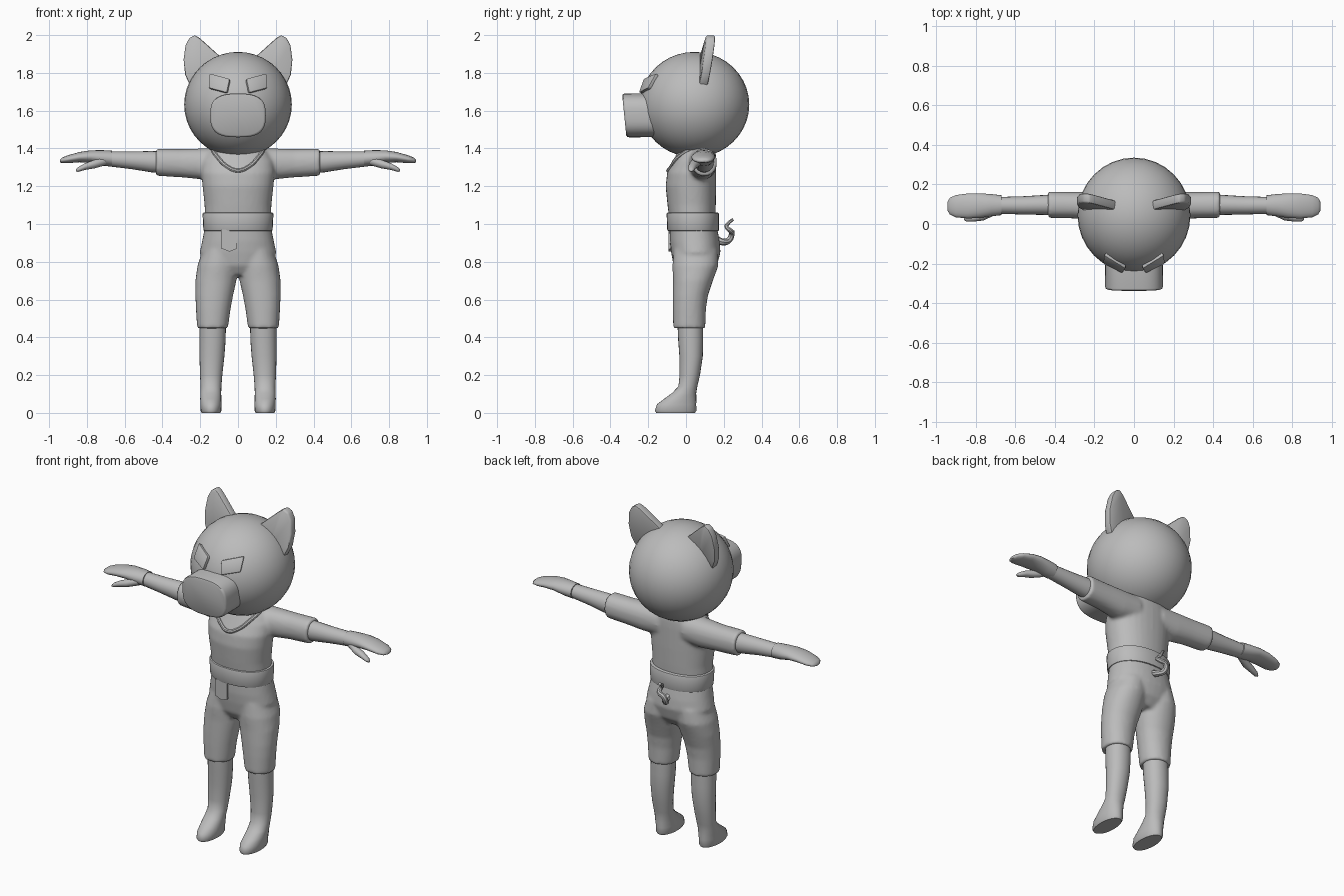
import bpy, bmesh, math
from mathutils import Vector

grey = bpy.data.materials.new("plain_grey")
grey.diffuse_color = (0.5, 0.5, 0.5, 1)
HEAD = Vector((0, 0.045, 1.632))
HEAD_R = Vector((0.285, 0.29, 0.279))


def loft(bm, axis, sections, n=24, p=2.0, flip=1):
    """Skin superellipse rings (position, centre a, centre b, radius a, radius b)."""
    rings = []
    for pos, ca, cb, ra, rb in sections:
        ring = []
        for i in range(n):
            t = 2 * math.pi * i / n
            c, s = math.cos(t), math.sin(t)
            a = ca + ra * math.copysign(abs(c) ** (2 / p), c)
            b = cb + rb * math.copysign(abs(s) ** (2 / p), s)
            co = {"x": (pos, a, b), "y": (a, pos, b), "z": (a, b, pos)}[axis]
            ring.append(bm.verts.new((co[0] * flip, co[1], co[2])))
        rings.append(ring)
    for r0, r1 in zip(rings, rings[1:]):
        for i in range(n):
            j = (i + 1) % n
            bm.faces.new((r0[i], r0[j], r1[j], r1[i]))
    bm.faces.new(rings[0])
    bm.faces.new(rings[-1])


def prism(bm, front, back):
    """Solid between two matching outlines."""
    f = [bm.verts.new(c) for c in front]
    b = [bm.verts.new(c) for c in back]
    bm.faces.new(f)
    bm.faces.new(b)
    for i in range(len(f)):
        j = (i + 1) % len(f)
        bm.faces.new((f[i], f[j], b[j], b[i]))


def finish(ob, angle=40):
    """Apply modifiers, colour and shade."""
    bpy.ops.object.select_all(action="DESELECT")
    ob.select_set(True)
    bpy.context.view_layer.objects.active = ob
    bpy.ops.object.convert(target="MESH")
    ob = bpy.context.view_layer.objects.active
    ob.data.materials.clear()
    ob.data.materials.append(grey)
    bpy.ops.object.shade_smooth_by_angle(angle=math.radians(angle))
    return ob


def part(name, bm, mirror=False, bevel=0, blend=0, angle=40):
    bmesh.ops.recalc_face_normals(bm, faces=bm.faces)
    me = bpy.data.meshes.new(name)
    bm.to_mesh(me)
    bm.free()
    ob = bpy.data.objects.new(name, me)
    bpy.context.collection.objects.link(ob)
    if bevel:
        m = ob.modifiers.new("bevel", "BEVEL")
        m.width, m.segments, m.limit_method = bevel, 2, "ANGLE"
    if mirror:
        m = ob.modifiers.new("mirror", "MIRROR")
        m.use_mirror_merge = False
    if blend:  # fuse overlapping volumes into one soft surface
        m = ob.modifiers.new("fuse", "REMESH")
        m.mode, m.voxel_size = "VOXEL", blend
        m = ob.modifiers.new("soften", "SMOOTH")
        m.factor, m.iterations = 0.5, 6
    return finish(ob, angle)


def tube(name, points, radius, cyclic=False, taper=None):
    cu = bpy.data.curves.new(name, "CURVE")
    cu.dimensions = "3D"
    cu.bevel_depth, cu.bevel_resolution, cu.resolution_u = radius, 2, 5
    cu.use_fill_caps = True
    sp = cu.splines.new("BEZIER")
    sp.bezier_points.add(len(points) - 1)
    for i, (bp, co) in enumerate(zip(sp.bezier_points, points)):
        bp.co = co
        bp.handle_left_type = bp.handle_right_type = "AUTO"
        if taper:
            bp.radius = 1 - taper * i / (len(points) - 1)
    sp.use_cyclic_u = cyclic
    ob = bpy.data.objects.new(name, cu)
    bpy.context.collection.objects.link(ob)
    return finish(ob)


# Head
bm = bmesh.new()
bmesh.ops.create_uvsphere(bm, u_segments=32, v_segments=20, radius=1)
for v in bm.verts:
    v.co = HEAD + v.co * HEAD_R
part("head", bm)

# Snout, front face leaning forward at the top
bm = bmesh.new()
loft(bm, "y", [(-0.08, 0, 1.575, 0.143, 0.115), (-0.313, 0, 1.575, 0.147, 0.116),
               (-0.323, 0, 1.575, 0.144, 0.113), (-0.327, 0, 1.575, 0.136, 0.105)], 40, 2.9)
for v in bm.verts:
    v.co.y -= 0.1 * (v.co.z - 1.575)
part("snout", bm, angle=50)

# Eyes: slanted plates lying on the head
bm = bmesh.new()
outer, inner = [], []
for x, z in [(0.04, 1.762), (0.143, 1.79), (0.149, 1.715), (0.055, 1.69)]:
    k = 1 - (x / HEAD_R.x) ** 2 - ((z - HEAD.z) / HEAD_R.z) ** 2
    d = Vector((x, -HEAD_R.y * math.sqrt(k), z - HEAD.z))
    outer.append(HEAD + d * 1.07)
    inner.append(HEAD + d * 0.92)
prism(bm, outer, inner)
part("eyes", bm, mirror=True, bevel=0.009)

# Ears
bm = bmesh.new()
outline = [(0.07, 1.865), (0.20, 1.982), (0.228, 2.0), (0.257, 1.985), (0.278, 1.945),
           (0.288, 1.87), (0.28, 1.79), (0.25, 1.725), (0.15, 1.75)]
sides = []
for off in (-0.024, 0.024):
    sides.append([(x, 0.09 + 0.16 * (z - 1.73) + 0.13 * (x - 0.25) + off, z) for x, z in outline])
prism(bm, *sides)
part("ears", bm, mirror=True, bevel=0.009)

# Neck
bm = bmesh.new()
loft(bm, "z", [(1.3, 0, 0.05, 0.11, 0.10), (1.45, 0, 0.05, 0.11, 0.10)])
part("neck", bm)

# Shirt with sleeves
bm = bmesh.new()
loft(bm, "z", [(1.03, 0, 0.033, 0.176, 0.122), (1.10, 0, 0.03, 0.177, 0.128),
               (1.20, 0, 0.026, 0.188, 0.134), (1.27, 0, 0.03, 0.195, 0.130),
               (1.33, 0, 0.045, 0.19, 0.115), (1.375, 0, 0.055, 0.165, 0.103),
               (1.405, 0, 0.06, 0.13, 0.09)], 32, 2.2)
for s in (1, -1):
    loft(bm, "x", [(0.08, 0.075, 1.32, 0.085, 0.085), (0.19, 0.088, 1.318, 0.074, 0.082),
                   (0.30, 0.095, 1.322, 0.067, 0.075), (0.434, 0.097, 1.327, 0.067, 0.072)],
         24, 2.2, s)
part("shirt", bm, blend=0.01, angle=55)

# Neckline trim
right = [(0.055, -0.078, 1.302), (0.105, -0.045, 1.35), (0.13, 0.04, 1.398), (0.08, 0.125, 1.405)]
left = [(-x, y, z) for x, y, z in reversed(right)]
tube("collar", [(0, -0.094, 1.282)] + right + [(0, 0.145, 1.4)] + left, 0.011, cyclic=True)

# Forearms
bm = bmesh.new()
loft(bm, "x", [(0.38, 0.097, 1.327, 0.055, 0.058), (0.46, 0.096, 1.33, 0.05, 0.056),
               (0.56, 0.094, 1.337, 0.046, 0.047), (0.69, 0.094, 1.345, 0.042, 0.039)], 20)
part("forearms", bm, mirror=True)

# Hands with thumbs
bm = bmesh.new()
loft(bm, "x", [(0.668, 0.095, 1.346, 0.050, 0.042), (0.72, 0.095, 1.35, 0.056, 0.041),
               (0.78, 0.093, 1.357, 0.062, 0.033), (0.84, 0.091, 1.354, 0.063, 0.027),
               (0.90, 0.09, 1.343, 0.056, 0.021), (0.93, 0.09, 1.337, 0.042, 0.015),
               (0.943, 0.09, 1.334, 0.02, 0.007)], 20)
loft(bm, "x", [(0.70, 0.068, 1.335, 0.022, 0.024), (0.76, 0.044, 1.317, 0.026, 0.023),
               (0.81, 0.033, 1.304, 0.021, 0.018), (0.845, 0.028, 1.289, 0.016, 0.013),
               (0.858, 0.027, 1.283, 0.007, 0.006)], 14)
part("hands", bm, mirror=True, angle=60)

# Belt
bm = bmesh.new()
loft(bm, "z", [(0.963, 0, 0.038, 0.183, 0.137), (1.06, 0, 0.036, 0.188, 0.139)], 32, 2.2)
part("belt", bm, bevel=0.007)

# Shorts
bm = bmesh.new()
loft(bm, "z", [(0.73, 0, 0.045, 0.11, 0.08), (0.78, 0, 0.049, 0.18, 0.115),
               (0.85, 0, 0.052, 0.203, 0.131), (0.91, 0, 0.046, 0.190, 0.132),
               (0.99, 0, 0.038, 0.174, 0.125)], 32, 2.2)
for s in (1, -1):
    loft(bm, "z", [(0.448, 0.135, 0.017, 0.082, 0.085), (0.55, 0.131, 0.018, 0.092, 0.088),
                   (0.62, 0.126, 0.023, 0.1, 0.093), (0.70, 0.117, 0.037, 0.109, 0.106),
                   (0.78, 0.107, 0.05, 0.108, 0.122), (0.86, 0.095, 0.052, 0.092, 0.118)],
         24, 2.1, s)
part("shorts", bm, blend=0.01, angle=55)

# Front flap hanging below the belt
bm = bmesh.new()
flap = [(-0.09, 0.97), (-0.008, 0.97), (-0.008, 0.868), (-0.045, 0.854), (-0.09, 0.872)]
prism(bm, [(x, -0.092, z) for x, z in flap], [(x, -0.07, z) for x, z in flap])
part("front_flap", bm)

# Legs and feet
bm = bmesh.new()
loft(bm, "z", [(0.0, 0.143, -0.055, 0.049, 0.103), (0.012, 0.143, -0.055, 0.055, 0.110),
               (0.045, 0.143, -0.050, 0.056, 0.104), (0.075, 0.144, -0.030, 0.056, 0.085),
               (0.105, 0.144, -0.010, 0.055, 0.064), (0.14, 0.143, 0.010, 0.055, 0.050),
               (0.20, 0.142, 0.020, 0.059, 0.054), (0.30, 0.138, 0.027, 0.066, 0.062),
               (0.38, 0.135, 0.025, 0.069, 0.066), (0.49, 0.133, 0.022, 0.07, 0.068)], 24, 2.1)
part("legs", bm, mirror=True, angle=60)

# Curly tail
tube("tail", [(0, 0.15, 0.925), (0, 0.195, 0.905), (-0.025, 0.228, 0.915), (-0.02, 0.243, 0.95),
              (0.015, 0.235, 0.965), (0.015, 0.215, 0.985), (0, 0.225, 1.005), (0, 0.25, 1.025)],
     0.02, taper=0.6)
